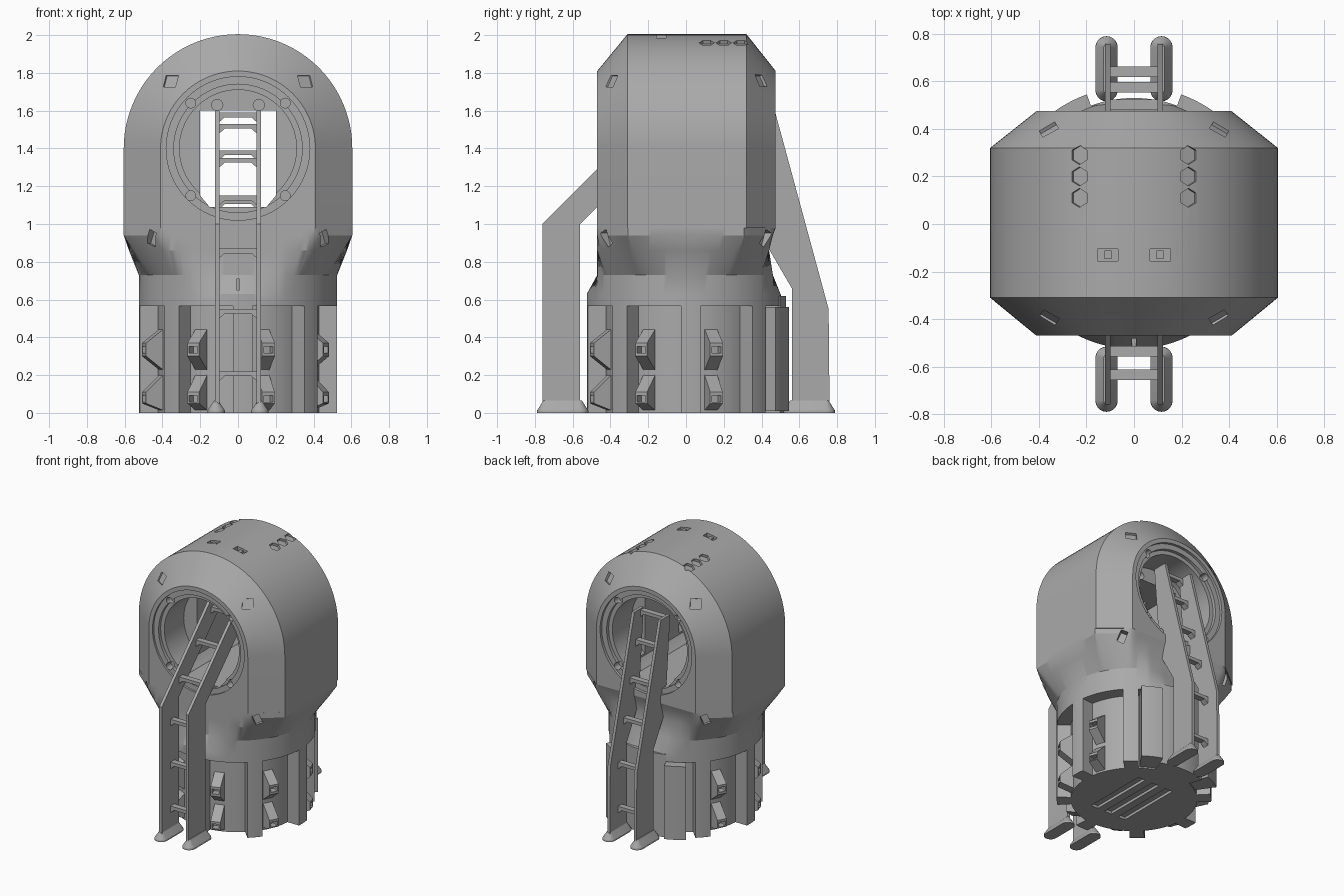
import bpy, bmesh
from math import sin, cos, pi, radians, sqrt
from mathutils import Vector, Matrix

if "Cube" in bpy.data.objects:
    bpy.data.objects.remove(bpy.data.objects["Cube"])

grey = bpy.data.materials.new("plain grey")
grey.use_nodes = True
grey.diffuse_color = (0.4, 0.4, 0.4, 1)
grey.node_tree.nodes["Principled BSDF"].inputs["Base Color"].default_value = (0.4, 0.4, 0.4, 1)


def loft(name, rings):
    """Skin a list of equal-length rings and cap both ends."""
    bm = bmesh.new()
    rows = [[bm.verts.new(p) for p in ring] for ring in rings]
    n = len(rows[0])
    for a, b in zip(rows, rows[1:]):
        for i in range(n):
            j = (i + 1) % n
            bm.faces.new((a[i], a[j], b[j], b[i]))
    bm.faces.new(rows[0])
    bm.faces.new(rows[-1])
    bmesh.ops.recalc_face_normals(bm, faces=bm.faces)
    mesh = bpy.data.meshes.new(name)
    bm.to_mesh(mesh)
    bm.free()
    mesh.materials.append(grey)
    obj = bpy.data.objects.new(name, mesh)
    bpy.context.collection.objects.link(obj)
    return obj


def prism(name, pts, axis, a, b):
    """Extrude a 2D outline along an axis from a to b."""
    place = {"x": lambda p, d: (d, p[0], p[1]),
             "y": lambda p, d: (p[0], d, p[1]),
             "z": lambda p, d: (p[0], p[1], d)}[axis]
    return loft(name, [[place(p, d) for p in pts] for d in (a, b)])


def circle(r, n=64, cx=0, cz=0, turn=0):
    return [(cx + r * cos(2 * pi * i / n + turn), cz + r * sin(2 * pi * i / n + turn)) for i in range(n)]


def arc(r, a, b, n=12):
    return [(r * cos(radians(a + (b - a) * i / n)), r * sin(radians(a + (b - a) * i / n))) for i in range(n + 1)]


def peg(loc, normal, pts, depth, roll=0):
    """Cutter of a given outline, sunk along a surface normal."""
    obj = prism("cutter", pts, "z", -depth, 0.1)
    rot = Vector(normal).to_track_quat("Z", "Y").to_matrix().to_4x4()
    obj.data.transform(Matrix.Translation(loc) @ rot @ Matrix.Rotation(roll, 4, "Z"))
    return obj


def rect(w, h):
    return [(-w / 2, -h / 2), (w / 2, -h / 2), (w / 2, h / 2), (-w / 2, h / 2)]


def cut(obj, cutter):
    mod = obj.modifiers.new("cut", "BOOLEAN")
    mod.operation, mod.solver, mod.object = "DIFFERENCE", "EXACT", cutter
    bpy.context.view_layer.update()
    graph = bpy.context.evaluated_depsgraph_get()
    mesh = bpy.data.meshes.new_from_object(obj.evaluated_get(graph))
    obj.modifiers.clear()
    obj.data = mesh
    bpy.data.objects.remove(cutter)


# Upper housing: arch outline with chamfered ends
AXIS, SPLIT = 1.4, 0.98


def arch(w, y):
    curve = [(w * cos(pi * i / 48), y, AXIS + w * sin(pi * i / 48)) for i in range(49)]
    return [(w, y, SPLIT)] + curve + [(-w, y, SPLIT)]


housing = loft("upper_housing", [arch(0.41, -0.47), arch(0.605, -0.31), arch(0.605, 0.32), arch(0.41, 0.475)])

# Lower housing: chamfered box blending into a round neck


def section(z, blend, front, back):
    ring = []
    for i in range(180):
        t = 2 * pi * (i + 0.5) / 180
        c, s = abs(cos(t)), abs(sin(t))
        box = min(0.605 / c, 0.1573 / (0.16 * c + 0.195 * s))
        r = box * (1 - blend) + 0.525 * blend
        r = min(r, (front if sin(t) < 0 else back) / s)
        ring.append((r * cos(t), r * sin(t), z))
    return ring


neck = loft("lower_housing", [section(0.565, 1, 0.6, 0.6), section(0.63, 1, 0.6, 0.5),
                              section(0.73, 1, 0.47, 0.46), section(0.86, 0.35, 0.47, 0.44),
                              section(0.94, 0, 0.47, 0.46), section(SPLIT, 0, 0.47, 0.475)])

# Stepped round openings at both ends, and the passage between them
for s in (-1, 1):
    for r, deep in ((0.38, 0.455), (0.34, 0.43), (0.31, 0.2)):
        cut(housing, prism("cutter", circle(r, 64, 0, AXIS), "y", s * deep, s * 0.7))
    for x in (-0.25, 0.25):
        for z in (1.15, 1.64):
            cut(housing, prism("cutter", circle(0.026, 16, x, z), "y", s * 0.4, s * 0.6))
    for x in (-0.11, 0.11):
        cut(housing, prism("cutter", circle(0.03, 16, x, 1.63), "y", s * 0.16, s * 0.3))
passage = [(-0.15, 1.09), (0.15, 1.09), (0.2, 1.15), (0.2, 1.6), (-0.2, 1.6), (-0.2, 1.15)]
cut(housing, prism("cutter", passage, "y", -0.5, 0.5))

# Square and slanted windows on the chamfers
for sx in (-1, 1):
    for sy in (-1, 1):
        cut(housing, peg((sx * 0.36, sy * 0.4, 1.76), (sx * 0.45, sy * 0.77, 0.45), rect(0.075, 0.07), 0.02))
        cut(neck, peg((sx * 0.455, sy * 0.42, 0.925), (sx * 0.63, sy * 0.77, 0), rect(0.05, 0.08), 0.035,
                      -sx * sy * 0.4))
    # Sockets on the roof
    for y in (0.11, 0.2, 0.29):
        z = sqrt(0.605 ** 2 - 0.23 ** 2)
        cut(housing, peg((sx * 0.23, y, AXIS + z), (sx * 0.23, 0, z), circle(0.04, 6), 0.02))
    cut(housing, prism("cutter", [(sx * 0.11 + x, -0.13 + y) for x, y in rect(0.085, 0.05)], "z", 1.97, 2.1))
    prism("roof_latch", [(sx * 0.11 + x, -0.13 + y) for x, y in rect(0.03, 0.035)], "z", 1.96, 1.985)
cut(neck, peg((0, -0.48, 0.68), (0, -1, 0), rect(0.015, 0.06), 0.03))

# Notched base
PITCH, START, WIDTH = 45, -36, 33
gear = []
for i in range(720):
    a = i / 2
    r = 0.43 if (a - START) % PITCH < WIDTH else 0.525
    gear.append((r * cos(radians(a)), r * sin(radians(a))))
base = prism("notched_base", gear, "z", 0, 0.565)
for x in (-0.1, 0.02, 0.14):
    cut(base, prism("cutter", [(x + u, v) for u, v in rect(0.06, 0.5)], "z", -0.1, 0.02))

# Wedge brackets in the notches
wedges = {"upper_bracket": [(0.42, 0.22), (0.42, 0.45), (0.525, 0.37), (0.525, 0.3)],
          "lower_bracket": [(0.42, 0.01), (0.42, 0.21), (0.525, 0.11), (0.525, 0.05)]}
for k in range(8):
    if k in (2, 3):
        continue
    for name, outline in wedges.items():
        wedge = prism(name, [(r * 0.995, z) for r, z in outline], "y", -0.035, 0.035)
        # outline lies in x-z, so turn it about the vertical axis
        wedge.data.transform(Matrix.Rotation(radians(START + 9 + PITCH * k), 4, "Z"))
        slot = prism("cutter", rect(0.05, 0.035), "x", 0.47, 0.7)
        slot.data.transform(Matrix.Rotation(radians(START + 9 + PITCH * k), 4, "Z")
                            @ Matrix.Translation((0, 0, outline[2][1] - 0.035)))
        cut(wedge, slot)

# Curved plates at the rear of the base
for a in (55, 110):
    prism("rear_plate", arc(0.58, a, a + 15) + arc(0.42, a + 15, a), "z", 0.01, 0.56)
prism("rear_collar", arc(0.53, 70, 110) + arc(0.42, 110, 70), "z", 0, 0.62)

# Ladders: flat rails, flared feet and gusseted rungs
front_rail = [(-0.76, 0.03), (-0.76, 1.0), (-0.16, 1.6), (-0.02, 1.6), (-0.02, 1.54), (-0.56, 1.0), (-0.56, 0.03)]
back_rail = [(0.76, 0.03), (0.755, 0.55), (0.47, 1.6), (0.36, 1.6), (0.42, 0.9), (0.56, 0.66), (0.56, 0.03)]


def foot(name, x, y):
    def stadium(w, length, z):
        ends = [(w * cos(pi * i / 10), w * sin(pi * i / 10)) for i in range(11)]
        top = [(x + u, y + v + length, z) for u, v in ends]
        return top + [(x - u, y - v - length, z) for u, v in ends]
    loft(name, [stadium(0.047, 0.09, 0), stadium(0.046, 0.09, 0.012), stadium(0.012, 0.09, 0.065)])


def rung(name, y, z):
    outline = [(-0.11, 0.02), (0.11, 0.02), (0.11, -0.04), (0.07, -0.005), (-0.07, -0.005), (-0.11, -0.04)]
    prism(name, [(x, z + h) for x, h in outline], "y", y - 0.022, y + 0.022)


for x in (-0.11, 0.11):
    prism("front_rail", front_rail, "x", x - 0.011, x + 0.011)
    prism("back_rail", back_rail, "x", x - 0.011, x + 0.011)
    foot("front_foot", x * 1.05, -0.653)
    foot("back_foot", x * 1.05, 0.653)
for z in (0.2, 0.53, 0.85, 1.13, 1.33, 1.51):
    rung("front_rung", -0.635 + max(0, z - 1.03), z)
for z in (0.2, 0.53, 0.84, 1.11, 1.37, 1.57):
    rung("back_rung", 0.64 - 0.27 * max(0, z - 0.6), z)

# Smooth curved faces, keep edges crisp
bpy.ops.object.select_all(action="DESELECT")
for obj in bpy.context.collection.objects:
    if obj.type == "MESH" and obj.data.materials and obj.data.materials[0] == grey:
        obj.select_set(True)
        bpy.context.view_layer.objects.active = obj
bpy.ops.object.shade_smooth_by_angle(angle=radians(25))
